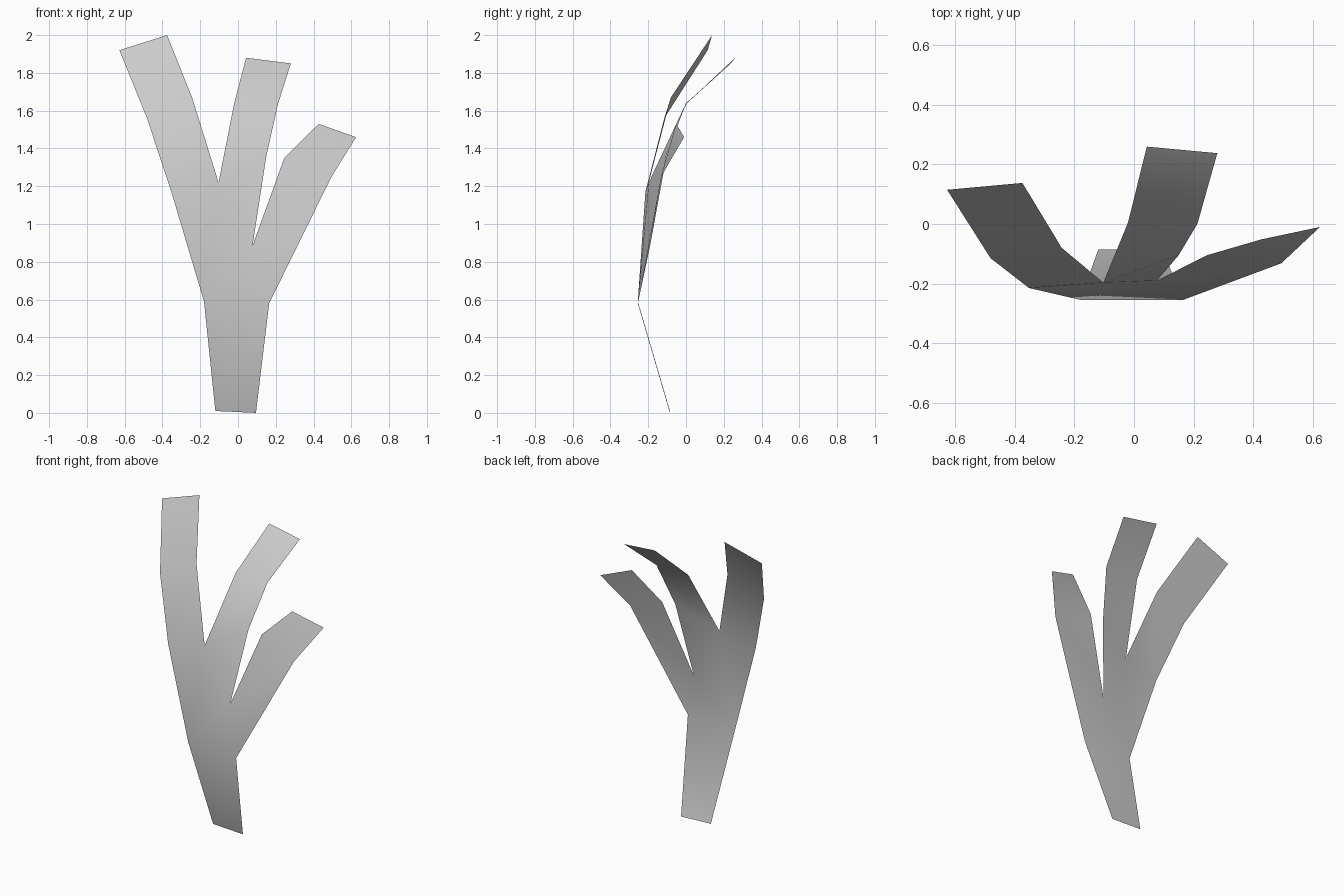
import bpy
import bmesh
from mathutils import Vector

default_cube = bpy.data.objects.get("Cube")
if default_cube:
    bpy.data.objects.remove(default_cube, do_unlink=True)


def make_material(name, colour):
    material = bpy.data.materials.new(name)
    material.use_nodes = True
    material.diffuse_color = colour
    shader = material.node_tree.nodes["Principled BSDF"]
    shader.inputs["Base Color"].default_value = colour
    return material


def add_strip(bm, left_edge, right_edge):
    """Skin a ribbon of quads between two edge lines of equal length."""
    left = [bm.verts.new(point) for point in left_edge]
    right = [bm.verts.new(point) for point in right_edge]
    for i in range(len(left) - 1):
        bm.faces.new((left[i], right[i], right[i + 1], left[i + 1]))


# Points shared by the stem, the palm and the branches
base_right, base_left = Vector((-.12, -.085, .01)), Vector((.095, -.085, 0))
knee_right, knee_left = Vector((-.18, -.255, .59)), Vector((.165, -.255, .58))
shoulder = Vector((-.353, -.215, 1.17))
high_fork = Vector((-.103, -.197, 1.22))
low_fork = Vector((.077, -.19, .885))
middle_side = Vector((.15, -.105, 1.36))

bm = bmesh.new()

# Stem, bent at the knee
add_strip(bm, [base_right, knee_right], [base_left, knee_left])

# Palm, spreading from the knee to the two forks
for corners in ((knee_right, knee_left, low_fork),
                (knee_right, low_fork, high_fork),
                (knee_right, high_fork, shoulder),
                (high_fork, low_fork, middle_side)):
    bm.faces.new([bm.verts.new(corner) for corner in corners])

# Tall right branch
add_strip(bm,
          [shoulder, (-.482, -.115, 1.56), (-.628, .115, 1.92)],
          [high_fork, (-.243, -.08, 1.67), (-.375, .138, 2)])

# Middle branch, leaning back
add_strip(bm,
          [high_fork, (-.02, .005, 1.64), (.043, .26, 1.88)],
          [middle_side, (.213, 0, 1.64), (.28, .238, 1.85)])

# Short left branch
add_strip(bm,
          [low_fork, (.245, -.105, 1.35), (.427, -.052, 1.53)],
          [knee_left, (.495, -.132, 1.25), (.625, -.01, 1.46)])

# Weld the parts into one smooth sheet
bmesh.ops.remove_doubles(bm, verts=bm.verts, dist=.001)
for face in bm.faces:
    face.smooth = True

mesh = bpy.data.meshes.new("branching_frond")
bm.to_mesh(mesh)
bm.free()
mesh.materials.append(make_material("pale grey", (.6, .6, .6, 1)))
frond = bpy.data.objects.new("branching_frond", mesh)
bpy.context.collection.objects.link(frond)
